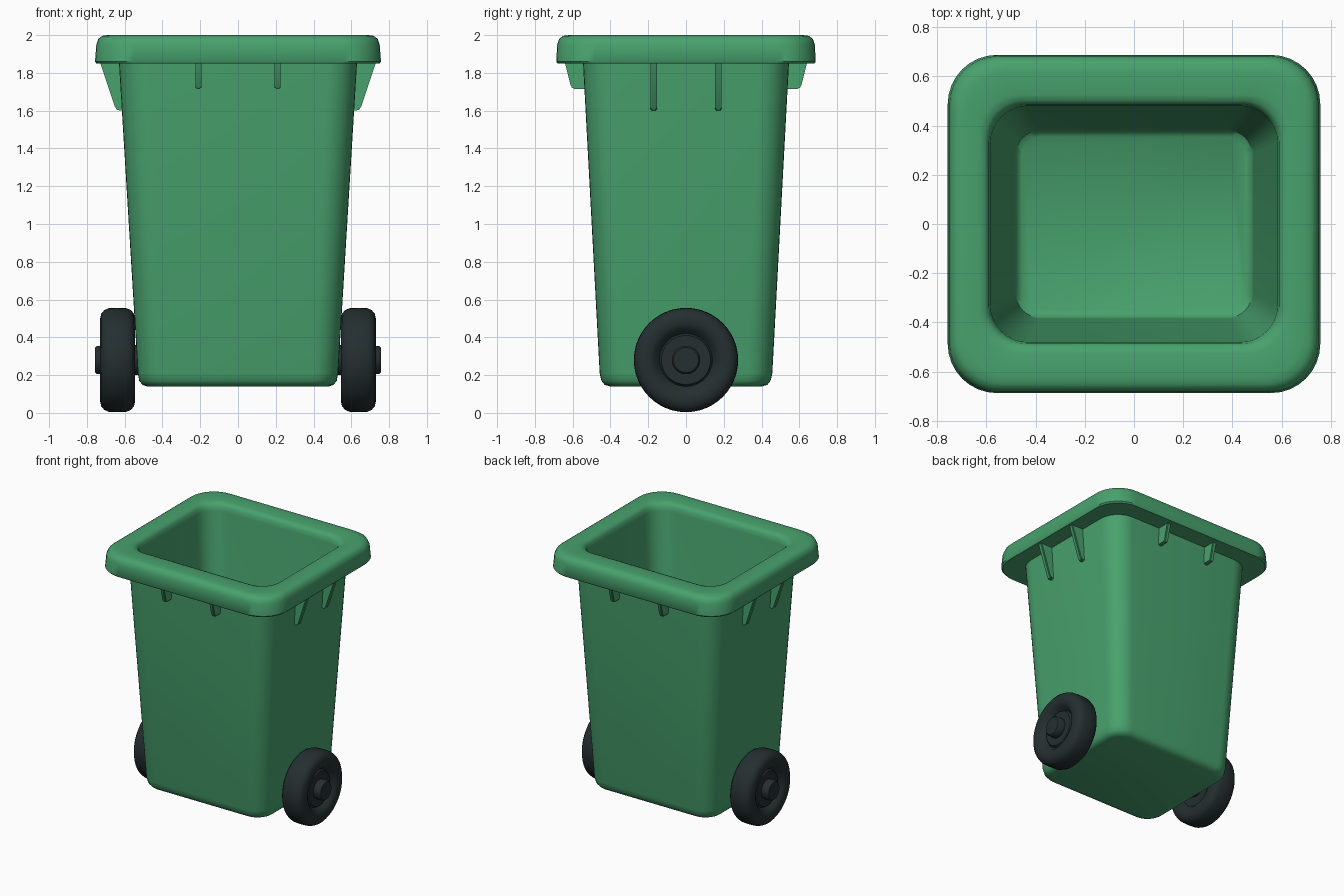
import bpy, bmesh, math
from mathutils import Vector

cube = bpy.data.objects.get("Cube")
if cube:
    bpy.data.objects.remove(cube, do_unlink=True)


def material(name, rgb):
    mat = bpy.data.materials.new(name)
    mat.use_nodes = True
    mat.diffuse_color = (*rgb, 1)
    bsdf = mat.node_tree.nodes["Principled BSDF"]
    bsdf.inputs["Base Color"].default_value = (*rgb, 1)
    bsdf.inputs["Roughness"].default_value = 0.6
    return mat


GREEN = material("green plastic", (0.065, 0.36, 0.155))
BLACK = material("black rubber", (0.018, 0.028, 0.03))


def finish(name, bm, mat, angle=40):
    bmesh.ops.recalc_face_normals(bm, faces=bm.faces[:])
    mesh = bpy.data.meshes.new(name)
    bm.to_mesh(mesh)
    bm.free()
    mesh.materials.append(mat)
    obj = bpy.data.objects.new(name, mesh)
    bpy.context.collection.objects.link(obj)
    bpy.ops.object.select_all(action="DESELECT")
    obj.select_set(True)
    bpy.context.view_layer.objects.active = obj
    bpy.ops.object.shade_smooth_by_angle(angle=math.radians(angle))
    return obj


def rounded_ring(bm, hx, hy, radius, z, steps=8):
    """Rounded rectangle of half sizes hx, hy at height z."""
    verts = []
    for quarter, (sx, sy) in enumerate([(1, 1), (-1, 1), (-1, -1), (1, -1)]):
        for i in range(steps + 1):
            a = (quarter + i / steps) * math.pi / 2
            verts.append(bm.verts.new((sx * (hx - radius) + radius * math.cos(a),
                                       sy * (hy - radius) + radius * math.sin(a), z)))
    return verts


def bridge(bm, a, b):
    n = len(a)
    for i in range(n):
        bm.faces.new((a[i], a[(i + 1) % n], b[(i + 1) % n], b[i]))


# Bin: outer wall, overhanging rim and hollow inside in one loft
sections = [  # half x, half y, corner radius, z
    (0.48, 0.40, 0.10, 0.14),
    (0.505, 0.43, 0.12, 0.148),
    (0.523, 0.448, 0.13, 0.17),
    (0.53, 0.457, 0.13, 0.21),
    (0.63, 0.545, 0.16, 1.85),
    (0.75, 0.68, 0.20, 1.85),
    (0.757, 0.687, 0.20, 1.86),
    (0.75, 0.682, 0.20, 1.95),
    (0.74, 0.672, 0.20, 1.98),
    (0.718, 0.65, 0.19, 1.996),
    (0.69, 0.62, 0.18, 2.0),
    (0.63, 0.525, 0.16, 2.0),
    (0.604, 0.5, 0.15, 1.992),
    (0.59, 0.486, 0.15, 1.975),
    (0.583, 0.48, 0.15, 1.94),
    (0.485, 0.385, 0.10, 0.25),
    (0.478, 0.378, 0.09, 0.22),
    (0.455, 0.355, 0.08, 0.20),
]
bm = bmesh.new()
rings = [rounded_ring(bm, *s) for s in sections]
for lower, upper in zip(rings, rings[1:]):
    bridge(bm, lower, upper)
bm.faces.new(rings[0])
bm.faces.new(rings[-1])
finish("bin_body", bm, GREEN)


# Tapered ribs under the rim
def rib(name, outward, along, profile, width):
    bm = bmesh.new()
    side = Vector((-outward.y, outward.x, 0))
    face = bm.faces.new([bm.verts.new(outward * d + side * (along - width / 2) + Vector((0, 0, z)))
                         for d, z in profile])
    new = bmesh.ops.extrude_face_region(bm, geom=[face])["geom"]
    bmesh.ops.translate(bm, vec=side * width,
                        verts=[v for v in new if isinstance(v, bmesh.types.BMVert)])
    bmesh.ops.recalc_face_normals(bm, faces=bm.faces[:])
    bmesh.ops.bevel(bm, geom=bm.edges[:], offset=0.006, segments=2, affect="EDGES")
    finish(name, bm, GREEN, 35)


side_profile = [(0.59, 1.87), (0.735, 1.87), (0.65, 1.615), (0.635, 1.60), (0.59, 1.60)]
end_profile = [(0.50, 1.87), (0.645, 1.87), (0.61, 1.73), (0.598, 1.715), (0.50, 1.715)]
for sign, end, flank in ((-1, "front", "right"), (1, "back", "left")):
    for k in (-1, 1):
        rib(f"{flank}_rib", Vector((sign, 0, 0)), k * 0.17, side_profile, 0.035)
        rib(f"{end}_rib", Vector((0, sign, 0)), k * 0.21, end_profile, 0.032)

# Wheels: radius and distance from the centre, turned about the axle
wheel_profile = [
    (0, 0.757), (0.066, 0.757), (0.075, 0.748), (0.075, 0.70), (0.13, 0.70),
    (0.14, 0.685), (0.15, 0.695), (0.168, 0.718), (0.19, 0.728), (0.22, 0.73),
    (0.245, 0.724), (0.264, 0.708), (0.274, 0.685), (0.276, 0.64),
    (0.274, 0.59), (0.264, 0.567), (0.245, 0.551), (0.22, 0.545), (0.19, 0.547),
    (0.168, 0.557), (0.15, 0.575), (0.08, 0.575), (0.08, 0.50), (0, 0.50),
]
for sign, name in ((-1, "right_wheel"), (1, "left_wheel")):
    bm = bmesh.new()
    verts = [bm.verts.new((sign * x, 0, 0.28 + r)) for r, x in wheel_profile]
    edges = [bm.edges.new(pair) for pair in zip(verts, verts[1:])]
    bmesh.ops.spin(bm, geom=verts + edges, cent=(0, 0, 0.28), axis=(1, 0, 0),
                   angle=math.tau, steps=48, use_merge=True)
    bmesh.ops.remove_doubles(bm, verts=bm.verts[:], dist=0.0005)
    finish(name, bm, BLACK, 45)
